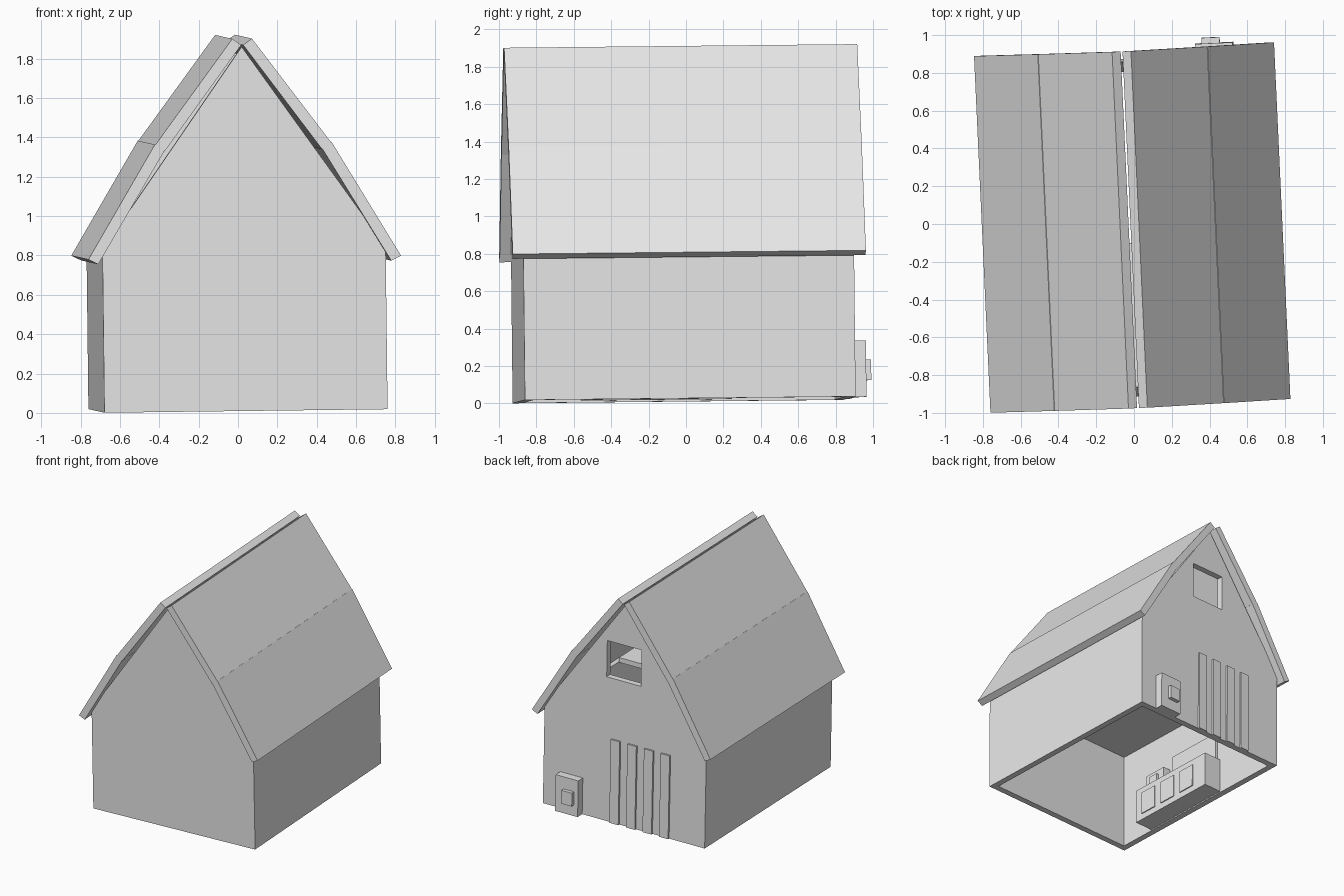
import bpy
import bmesh
from mathutils import Matrix

cube = bpy.data.objects.get("Cube")
if cube:
    bpy.data.objects.remove(cube, do_unlink=True)

# The whole barn leans and turns very slightly
PLACE = (Matrix.Translation((0, -0.01, 0.019)) @ Matrix.Rotation(0.011, 4, 'X')
         @ Matrix.Rotation(-0.012, 4, 'Y') @ Matrix.Rotation(0.046, 4, 'Z'))

grey = bpy.data.materials.new("light grey")
grey.use_nodes = True
grey.diffuse_color = (0.8, 0.8, 0.8, 1)
grey.node_tree.nodes["Principled BSDF"].inputs["Base Color"].default_value = (0.8, 0.8, 0.8, 1)


def prism(name, profile, y0, y1):
    """Extrude an (x, z) profile from y0 to y1."""
    bm = bmesh.new()
    face = bm.faces.new([bm.verts.new((x, y0, z)) for x, z in profile])
    ext = bmesh.ops.extrude_face_region(bm, geom=[face])
    moved = [v for v in ext["geom"] if isinstance(v, bmesh.types.BMVert)]
    bmesh.ops.translate(bm, verts=moved, vec=(0, y1 - y0, 0))
    bmesh.ops.recalc_face_normals(bm, faces=bm.faces)
    mesh = bpy.data.meshes.new(name)
    bm.to_mesh(mesh)
    bm.free()
    mesh.materials.append(grey)
    obj = bpy.data.objects.new(name, mesh)
    bpy.context.collection.objects.link(obj)
    obj.matrix_world = PLACE
    return obj


def box(name, x, y, z):
    (x0, x1), (z0, z1) = x, z
    return prism(name, [(x0, z0), (x1, z0), (x1, z1), (x0, z1)], *y)


W, D, T = 0.72, 0.885, 0.05     # half width, half depth, wall thickness
EAVE, RIDGE = 0.826, 1.85

# Front wall and gable
box("front_wall", (-W, W), (-D, -D + T), (0, EAVE))
prism("front_gable", [(-W, EAVE), (W, EAVE), (0, RIDGE)], -D, -D + T)

# Back wall with a window opening
back = prism("back_wall", [(-W, 0), (W, 0), (W, EAVE), (0, RIDGE), (-W, EAVE)], D - T, D)
cutter = box("window_cutter", (-0.13, 0.175), (D - 0.2, D + 0.1), (1.19, 1.49))
cutter.hide_render = True
cutter.hide_viewport = True
cut = back.modifiers.new("window", 'BOOLEAN')
cut.object = cutter
cut.solver = 'EXACT'

# Side walls and two-pitch roof
upper = [(0.05, 1.892), (0.45, 1.355), (0.40, 1.325), (0.005, 1.86)]
lower = [(0.45, 1.36), (0.795, 0.78), (0.745, 0.755), (0.40, 1.33)]
for side, s in (("right", -1), ("left", 1)):
    box(side + "_wall", sorted((s * (W - T), s * W)), (-D + T, D - T), (0, 0.815))
    prism(side + "_roof_upper", [(s * x, z) for x, z in upper], -0.945, 0.945)
    prism(side + "_roof_lower", [(s * x, z) for x, z in lower], -0.945, 0.945)

# Door boards and utility box on the back
for i in range(4):
    x = 0.12 - 0.148 * i
    box(f"door_board_{i + 1}", (x - 0.08, x), (D - 0.01, D + 0.015), (0, 0.69))
box("utility_box", (0.37, 0.57), (D, 0.95), (0, 0.30))
box("utility_hatch", (0.405, 0.5), (0.95, 0.98), (0.09, 0.2))

# Loft floor over the front half
box("loft_floor", (-W + T, W - T), (-D + T, -0.08), (0.81, 0.85))

# Counter with door panels along the inside wall
inner = -W + T
box("counter", (inner, -0.51), (-0.52, 0.28), (0.01, 0.30))
for i in range(3):
    y = -0.45 + 0.22 * i
    box(f"counter_panel_{i + 1}", (-0.51, -0.502), (y, y + 0.15), (0.06, 0.25))
box("counter_splashback", (inner, inner + 0.02), (-0.25, 0.25), (0.30, 0.55))
box("wall_box", (inner, inner + 0.07), (-0.5, -0.3), (0.30, 0.46))
box("wall_box_hatch", (inner + 0.07, inner + 0.09), (-0.45, -0.36), (0.34, 0.42))
